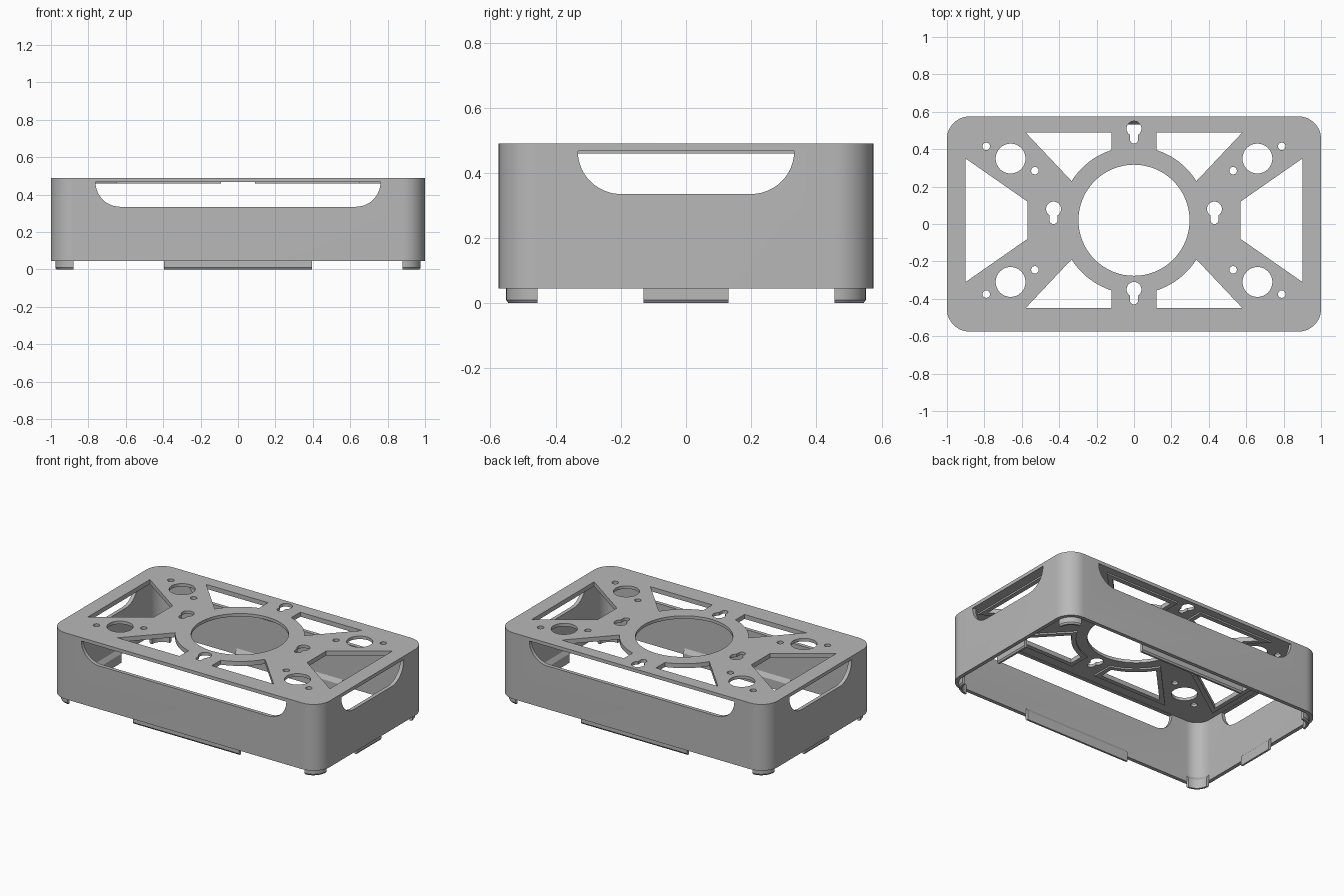
import bpy, bmesh
from math import sin, cos, radians, asin, degrees
from mathutils import Vector, Matrix

cube = bpy.data.objects.get("Cube")
if cube:
    bpy.data.objects.remove(cube, do_unlink=True)

HX, HY, R = 1.0, 0.575, 0.12          # outer half sizes and corner radius
WALL, BASE, TOP, PLATE = 0.025, 0.045, 0.49, 0.02
CY = 0.02                             # centre of the opening pattern in y

grey = bpy.data.materials.new("plain_grey")
grey.use_nodes = True
grey.diffuse_color = (0.48, 0.48, 0.48, 1)
grey.node_tree.nodes["Principled BSDF"].inputs["Base Color"].default_value = grey.diffuse_color


def arc(cx, cy, r, a0, a1, n):
    steps = [radians(a0 + (a1 - a0) * i / n) for i in range(n + 1)]
    return [(cx + r * cos(a), cy + r * sin(a)) for a in steps]


def circle(cx, cy, r, n=32):
    return arc(cx, cy, r, 0, 360, n)[:-1]


def rounded_rect(hx, hy, r):
    corners = [(1, 1, 0), (-1, 1, 90), (-1, -1, 180), (1, -1, 270)]
    return [p for sx, sy, a in corners
            for p in arc(sx * (hx - r), sy * (hy - r), r, a, a + 90, 12)]


def keyhole(cx, cy, r=0.04, w=0.022, drop=0.058):
    a = degrees(asin(w / r))
    return arc(cx, cy, r, a - 90, 270 - a, 24) + arc(cx, cy - drop, w, 180, 360, 12)


def grow(loop, d):
    """Offset a loop outwards with mitred corners."""
    pts = [Vector(p) for p in loop]
    n = len(pts)
    area = sum(pts[i - 1].x * pts[i].y - pts[i].x * pts[i - 1].y for i in range(n))
    side = 1 if area > 0 else -1
    out = []
    for i, p in enumerate(pts):
        e0 = (p - pts[i - 1]).normalized()
        e1 = (pts[(i + 1) % n] - p).normalized()
        n0, n1 = Vector((e0.y, -e0.x)) * side, Vector((e1.y, -e1.x)) * side
        out.append(p + (n0 + n1) * d / (1 + n0.dot(n1)))
    return out


def add_mesh(name, bm):
    bmesh.ops.recalc_face_normals(bm, faces=bm.faces)
    mesh = bpy.data.meshes.new(name)
    bm.to_mesh(mesh)
    bm.free()
    mesh.materials.append(grey)
    obj = bpy.data.objects.new(name, mesh)
    bpy.context.collection.objects.link(obj)
    return obj


def slab(name, loops, z0, z1, turn=None):
    """Extrude nested 2D loops between two heights."""
    curve = bpy.data.curves.new(name, 'CURVE')
    curve.dimensions, curve.fill_mode = '2D', 'BOTH'
    curve.extrude = (z1 - z0) / 2
    for loop in loops:
        spline = curve.splines.new('POLY')
        spline.points.add(len(loop) - 1)
        for pt, p in zip(spline.points, loop):
            pt.co = (p[0], p[1], 0, 1)
        spline.use_cyclic_u = True
    temp = bpy.data.objects.new(name, curve)
    mesh = bpy.data.meshes.new_from_object(temp)
    bm = bmesh.new()
    bm.from_mesh(mesh)
    bpy.data.objects.remove(temp)
    bpy.data.meshes.remove(mesh)
    bpy.data.curves.remove(curve)
    bmesh.ops.remove_doubles(bm, verts=bm.verts, dist=1e-5)
    bmesh.ops.translate(bm, verts=bm.verts, vec=(0, 0, (z0 + z1) / 2))
    if turn:
        bmesh.ops.transform(bm, verts=bm.verts, matrix=turn)
    return add_mesh(name, bm)


def cut(obj, cutter):
    mod = obj.modifiers.new("cut", 'BOOLEAN')
    mod.operation, mod.solver, mod.object = 'DIFFERENCE', 'EXACT', cutter
    with bpy.context.temp_override(object=obj, active_object=obj):
        bpy.ops.object.modifier_apply(modifier=mod.name)
    bpy.data.objects.remove(cutter, do_unlink=True)


def smooth(obj):
    bpy.ops.object.select_all(action='DESELECT')
    obj.select_set(True)
    bpy.context.view_layer.objects.active = obj
    bpy.ops.object.shade_smooth_by_angle(angle=radians(30))


# Openings: framed cut-outs in the top plate
side = [(0.9, 0.33), (0.57, 0.1), (0.57, -0.1), (0.9, -0.33)]
wedge = [(0.58, 0.47), (0.12, 0.47)] + arc(0, 0, 0.394, 72.3, 32.1, 10)
framed = [[(sx * x, y + CY) for x, y in side] for sx in (1, -1)]
framed += [[(sx * x, sy * y + CY) for x, y in wedge] for sx in (1, -1) for sy in (1, -1)]

# Plain holes: centre, corner holes, screw holes and hanging keyholes
holes = [circle(0, CY, 0.297, 64)]
for sx in (1, -1):
    for sy in (1, -1):
        for x, y, r in ((0.66, 0.33, 0.08), (0.79, 0.395, 0.02), (0.53, 0.265, 0.02)):
            holes.append(circle(sx * x, sy * y + CY, r))
holes += [keyhole(*c) for c in ((0, 0.51), (0, -0.35), (0.43, 0.08), (-0.43, 0.08))]

# Shell: hollow box open at the bottom
shell = slab("shell", [rounded_rect(HX, HY, R)], BASE, TOP)
cut(shell, slab("cavity", [rounded_rect(HX - WALL, HY - WALL, R - WALL)], -0.1, TOP - PLATE))
cut(shell, slab("openings", framed + holes, 0.4, 0.6))

# Windows with rounded lower corners through opposite walls
for half, spin in ((0.63, 0), (0.2, 90)):
    z, r = 0.467, 0.132
    profile = arc(-half, z, r, 180, 270, 12) + arc(half, z, r, 270, 360, 12)
    turn = Matrix.Rotation(radians(spin), 4, 'Z') @ Matrix.Rotation(radians(90), 4, 'X')
    cut(shell, slab("window", [profile], -2, 2, turn))
smooth(shell)

# Stiffening rims under the framed openings
for i, loop in enumerate(framed):
    smooth(slab(f"opening_rim_{i + 1}", [grow(loop, 0.03), loop], 0.46, TOP - PLATE))

# Locating lips: section as (inset from outer wall, height)
SECTION = [(0.023, 0.09), (0.023, 0.01), (0.03, 0), (0.043, 0), (0.043, 0.06)]


def lip(name, path):
    """Sweep the lip section along (point, outward direction) pairs."""
    bm = bmesh.new()
    rings = [[bm.verts.new((p[0] - d[0] * inset, p[1] - d[1] * inset, z))
              for inset, z in SECTION] for p, d in path]
    n = len(SECTION)
    for a, b in zip(rings, rings[1:]):
        for i in range(n):
            bm.faces.new((a[i - 1], a[i], b[i], b[i - 1]))
    bm.faces.new(rings[0])
    bm.faces.new(rings[-1])
    smooth(add_mesh(name, bm))


for s, fb, lr in ((1, "back", "left"), (-1, "front", "right")):
    lip(f"{fb}_lip", [((x, s * HY), (0, s)) for x in (-0.395, 0.395)])
    lip(f"{lr}_lip", [((s * HX, y), (s, 0)) for y in (-0.13, 0.13)])
    for t, side_name in ((1, "left"), (-1, "right")):
        dirs = [(t * x, s * y) for x, y in arc(0, 0, 1, 0, 90, 12)]
        lip(f"{fb}_{side_name}_corner_foot",
            [((t * (HX - R) + R * x, s * (HY - R) + R * y), (x, y)) for x, y in dirs])
